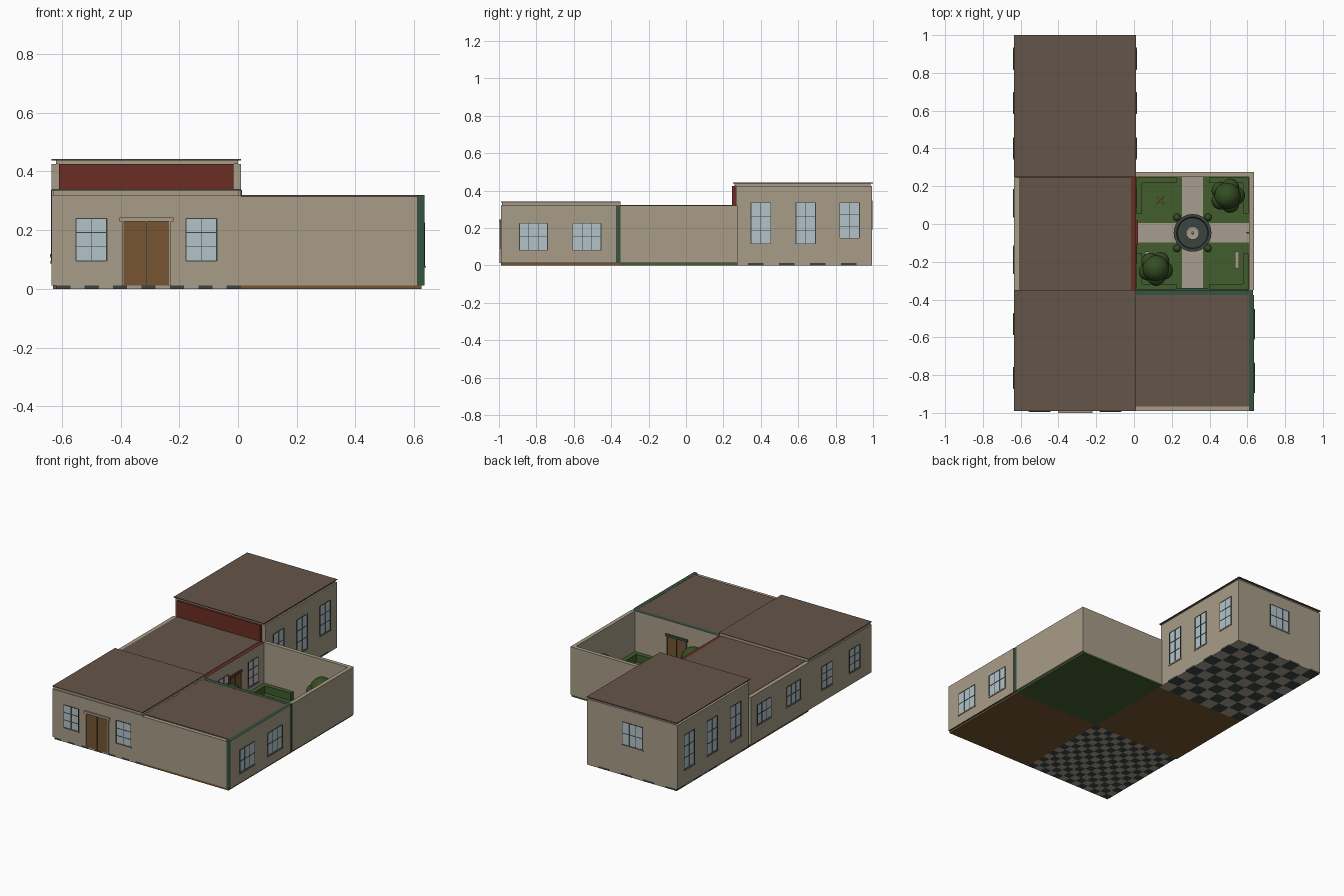
import bpy, bmesh, math
from mathutils import Vector, Matrix

if "Cube" in bpy.data.objects:
    bpy.data.objects.remove(bpy.data.objects["Cube"], do_unlink=True)


def colour(name, r, g, b):
    m = bpy.data.materials.new(name)
    m.use_nodes = True
    m.diffuse_color = (r, g, b, 1)
    node = m.node_tree.nodes["Principled BSDF"]
    node.inputs["Base Color"].default_value = (r, g, b, 1)
    node.inputs["Roughness"].default_value = 0.9
    return m


PLASTER = colour("plaster", .39, .335, .245)
RED = colour("red paint", .15, .026, .018)
GREEN = colour("green paint", .037, .085, .052)
WOOD = colour("wood", .18, .09, .031)
GLASS = colour("glass", .45, .545, .585)
ROOF = colour("roof brown", .13, .091, .067)
GRASS = colour("grass", .055, .11, .026)
LEAF = colour("foliage", .034, .075, .016)
SLATE = colour("slate", .045, .058, .051)
STONE = colour("pale stone", .39, .34, .275)


def finish(name, bm, mats):
    me = bpy.data.meshes.new(name)
    bm.to_mesh(me)
    bm.free()
    for m in mats:
        me.materials.append(m)
    ob = bpy.data.objects.new(name, me)
    bpy.context.collection.objects.link(ob)
    return ob


def boxes(name, parts, outer=None):
    """Boxes (low corner, high corner, material); outer = (direction, material) repaints one side."""
    bm, mats = bmesh.new(), []
    for lo, hi, mat in parts:
        if mat not in mats:
            mats.append(mat)
        lo, hi = Vector(lo), Vector(hi)
        mx = Matrix.Translation((lo + hi) / 2) @ Matrix.Diagonal((*(hi - lo), 1))
        for v in bmesh.ops.create_cube(bm, size=1, matrix=mx)["verts"]:
            for f in v.link_faces:
                f.material_index = mats.index(mat)
    if outer:
        mats.append(outer[1])
        bm.normal_update()
        for f in bm.faces:
            if f.normal.dot(Vector(outer[0])) > .9:
                f.material_index = len(mats) - 1
    return finish(name, bm, mats)


def wall(name, x0, x1, y0, y1, top, mat=PLASTER, outer=None):
    return boxes(name, [((x0, y0, BASE), (x1, y1, top), mat)], outer)


def on_wall(axis, sign, plane, u0, u1, z0, z1, depth, mat):
    """A plate lying on a wall that faces along the axis."""
    a, b = sorted((plane - sign * .002, plane + sign * depth))
    if axis == "x":
        return ((a, u0, z0), (b, u1, z1), mat)
    return ((u0, a, z0), (u1, b, z1), mat)


def window(name, axis, sign, plane, mid, width, z0, z1, cols, rows, frame=SLATE):
    u0, u1, t = mid - width / 2, mid + width / 2, .004
    put = lambda *a: on_wall(axis, sign, plane, *a)
    parts = [put(u0, u1, z0, z1, .001, GLASS)]
    for i in range(cols + 1):
        u = u0 + width * i / cols
        h = t / 2 if i in (0, cols) else t / 3
        parts.append(put(u - h, u + h, z0, z1, .003, frame))
    for i in range(rows + 1):
        z = z0 + (z1 - z0) * i / rows
        parts.append(put(u0, u1, z - t / 3, z + t / 3, .003, frame))
    parts.append(put(u0 - .006, u1 + .006, z0 - .008, z0 - .002, .005, PLASTER))
    return boxes(name, parts)


# Plan lines shared by the rooms
W, E, MID, T, BASE = -.635, .635, .01, .025, .012
SOUTH, CROSS, NORTH, BACK = -.99, -.35, .25, .995
LOW, HIGH = .32, .425


# Floors
def checker(name, x0, x1, y0, y1, nx, ny):
    dx, dy = (x1 - x0) / nx, (y1 - y0) / ny
    boxes(name, [((x0 + i * dx, y0 + j * dy, 0), (x0 + (i + 1) * dx, y0 + (j + 1) * dy, BASE),
                  SLATE if (i + j) % 2 == 0 else STONE) for i in range(nx) for j in range(ny)])


checker("entrance_hall_floor", W + .015, MID, SOUTH, CROSS, 13, 13)
checker("back_room_floor", W + .005, MID, NORTH, BACK, 8, 9)
boxes("middle_room_floor", [((W + .005, CROSS, 0), (MID, NORTH, BASE), WOOD)])
boxes("side_room_floor", [((MID, SOUTH, 0), (E - .01, CROSS, BASE), WOOD)])
boxes("courtyard_lawn", [((MID, CROSS, 0), (E - .01, NORTH + T, BASE), GRASS)])

# Entrance hall walls
wall("hall_front_wall", W, MID, SOUTH, SOUTH + T, LOW)
wall("hall_outer_wall", W, W + T, SOUTH + T, CROSS, LOW)
wall("hall_inner_wall", MID - T, MID, SOUTH + T, CROSS, LOW)
wall("hall_rear_wall", W + T, MID - T, CROSS - T, CROSS, LOW)
# Middle room walls
wall("middle_outer_wall", W, W + T, CROSS, NORTH - .005, LOW)
wall("middle_courtyard_wall", MID - T, MID, CROSS, NORTH, LOW, RED, ((1, 0, 0), PLASTER))
wall("red_partition_wall", W + T, MID - T, NORTH - .005, NORTH + .016, HIGH, RED)
# Back room walls
wall("back_outer_wall", W, W + T, NORTH + .016, BACK, HIGH)
wall("back_side_wall", MID - T, MID, NORTH + .016, BACK, HIGH)
wall("back_rear_wall", W + T, MID - T, BACK - T, BACK, HIGH)
# Side room walls
wall("side_front_wall", MID, E - T, SOUTH, SOUTH + T, .314)
wall("side_outer_wall", E - T, E, SOUTH, CROSS - T, LOW, GREEN, ((1, 0, 0), PLASTER))
wall("green_partition_wall", MID, E - .004, CROSS - T, CROSS, LOW, GREEN, ((0, 1, 0), PLASTER))
# Courtyard walls
wall("courtyard_outer_wall", E - T, E, CROSS, NORTH + T, LOW)
wall("courtyard_rear_wall", MID, E - T, NORTH, NORTH + T, LOW)

# Roofs and cornices
boxes("hall_roof", [((W + .006, SOUTH + .006, LOW), (MID - .006, CROSS, .335), PLASTER),
                    ((W, SOUTH, .335), (MID, CROSS, .34), ROOF)])
boxes("back_roof", [((W + .015, NORTH + .01, HIGH), (MID - .01, BACK - .008, .437), PLASTER),
                    ((W, NORTH, .437), (MID, 1, .442), ROOF)])
boxes("middle_roof", [((W + T, CROSS, .3), (MID - T, NORTH - .005, .322), ROOF)])
boxes("side_roof", [((MID, SOUTH + T, .3), (E - T, CROSS - T, .319), ROOF)])

# Windows
for i, x in enumerate((-.5, -.125)):
    window(f"front_window_{i}", "y", -1, SOUTH, x, .105, .095, .24, 2, 3)
for i, y in enumerate((-.815, -.53)):
    window(f"side_room_window_{i}", "x", 1, E, y, .15, .08, .225, 3, 2)
    window(f"hall_outer_window_{i}", "x", -1, W, y, .105, .095, .24, 2, 3)
for i, y in enumerate((.4, .64, .875)):
    low = .145 if i == 2 else .115
    window(f"back_side_window_{i}", "x", 1, MID, y, .105, low, .335, 2, 3)
    window(f"back_outer_window_{i}", "x", -1, W, y, .105, .115, .335, 2, 3)
for i, y in enumerate((.11, -.19)):
    window(f"middle_outer_window_{i}", "x", -1, W, y, .14, .12, .245, 3, 2)
    window(f"courtyard_window_{i}", "x", 1, MID, y + .03, .1, .09, .25, 2, 3, RED)
window("rear_window", "y", 1, BACK, -.315, .145, .2, .345, 3, 2)


# Double doors with a dark seam
def door(name, axis, sign, plane, mid, width, top, frame):
    put = lambda a, b, *r: on_wall(axis, sign, plane, mid + a, mid + b, *r)
    h = width / 2
    parts = [put(-h, h, BASE, top, .003, WOOD), put(-.002, .002, BASE, top, .005, SLATE)]
    for a in (-h - .006, h):
        parts.append(put(a, a + .006, BASE, top, .006, frame))
    parts.append(put(-h - .014, h + .014, top, top + .014, .01, frame))
    boxes(name, parts)


door("front_door", "y", -1, SOUTH, -.312, .155, .23, PLASTER)
door("side_room_courtyard_door", "y", 1, CROSS, .31, .13, .22, GREEN)
door("middle_room_courtyard_door", "x", 1, MID, -.045, .1, .22, RED)

# Courtyard paths
CX, CY = .31, -.047
boxes("paths", [((CX - .055, CROSS, BASE), (CX + .055, NORTH, BASE + .003), STONE),
                ((MID, CY - .052, BASE), (E - T, CY + .052, BASE + .003), STONE)])


# Fountain turned from a profile
def turned(name, profile, mat, sides=24):
    bm = bmesh.new()
    vs = [bm.verts.new((r, 0, z)) for r, z in profile]
    es = [bm.edges.new(p) for p in zip(vs, vs[1:])]
    bmesh.ops.spin(bm, geom=vs + es, axis=(0, 0, 1), cent=(0, 0, 0), angle=math.tau, steps=sides)
    bmesh.ops.remove_doubles(bm, verts=bm.verts, dist=.0001)
    bmesh.ops.recalc_face_normals(bm, faces=bm.faces)
    ob = finish(name, bm, [mat])
    ob.location = (CX, CY, BASE)
    return ob


turned("fountain_basin", [(0, 0), (.1, 0), (.1, .03), (.085, .03), (.08, .018), (0, .018)], SLATE)
turned("fountain_column", [(0, .018), (.012, .018), (.01, .06), (.035, .07), (.035, .076), (.022, .072),
                           (.008, .072), (.008, .095), (0, .1)], STONE)


# Foliage
def balls(name, items, sub=2):
    bm = bmesh.new()
    for pos, r in items:
        bmesh.ops.create_icosphere(bm, subdivisions=sub, radius=r, matrix=Matrix.Translation(pos))
    for f in bm.faces:
        f.smooth = True
    return finish(name, bm, [LEAF])


balls("fountain_shrubs", [((CX + a, CY + b, .035), .02) for a in (-.082, .082) for b in (-.082, .082)])
for i, (x, y) in enumerate(((.495, .15), (.115, -.235))):
    lobes = [((x, y, .19), .07)]
    for k in range(5):
        a = math.tau * k / 5 + i
        lobes.append(((x + .045 * math.cos(a), y + .045 * math.sin(a), .155 + .015 * (k % 2)), .048))
    balls(f"tree_crown_{i}", lobes, 3)
    boxes(f"tree_trunk_{i}", [((x - .012, y - .012, BASE), (x + .012, y + .012, .14), WOOD)])

# Corner hedges
hedge = []
for sx, ex in ((1, MID + .004), (-1, E - T - .004)):
    for sy, ey in ((1, CROSS + .004), (-1, NORTH - .004)):
        for a, b in ((.21, .028), (.028, .19)):
            xs, ys = sorted((ex, ex + sx * a)), sorted((ey, ey + sy * b))
            hedge.append(((xs[0], ys[0], BASE), (xs[1], ys[1], .06), GRASS))
boxes("corner_hedges", hedge)

# Benches, crossed stool and wall tap
for i, x in enumerate((.545, .07)):
    y = -.19
    parts = [((x - .011, y - .045, .04), (x + .011, y + .045, .048), STONE)]
    for s in (-.035, .025):
        parts.append(((x - .009, y + s, BASE), (x + .009, y + s + .01, .04), STONE))
    boxes(f"bench_{i}", parts)
stool = boxes("crossed_stool", [((-.025, -.004, 0), (.025, .004, .03), WOOD),
                                ((-.004, -.025, 0), (.004, .025, .03), WOOD)])
stool.location, stool.rotation_euler.z = (.14, .125, BASE), math.pi / 4
boxes("wall_tap", [((E - T - .014, CY - .004, .1), (E - T, CY + .004, .108), SLATE)])
